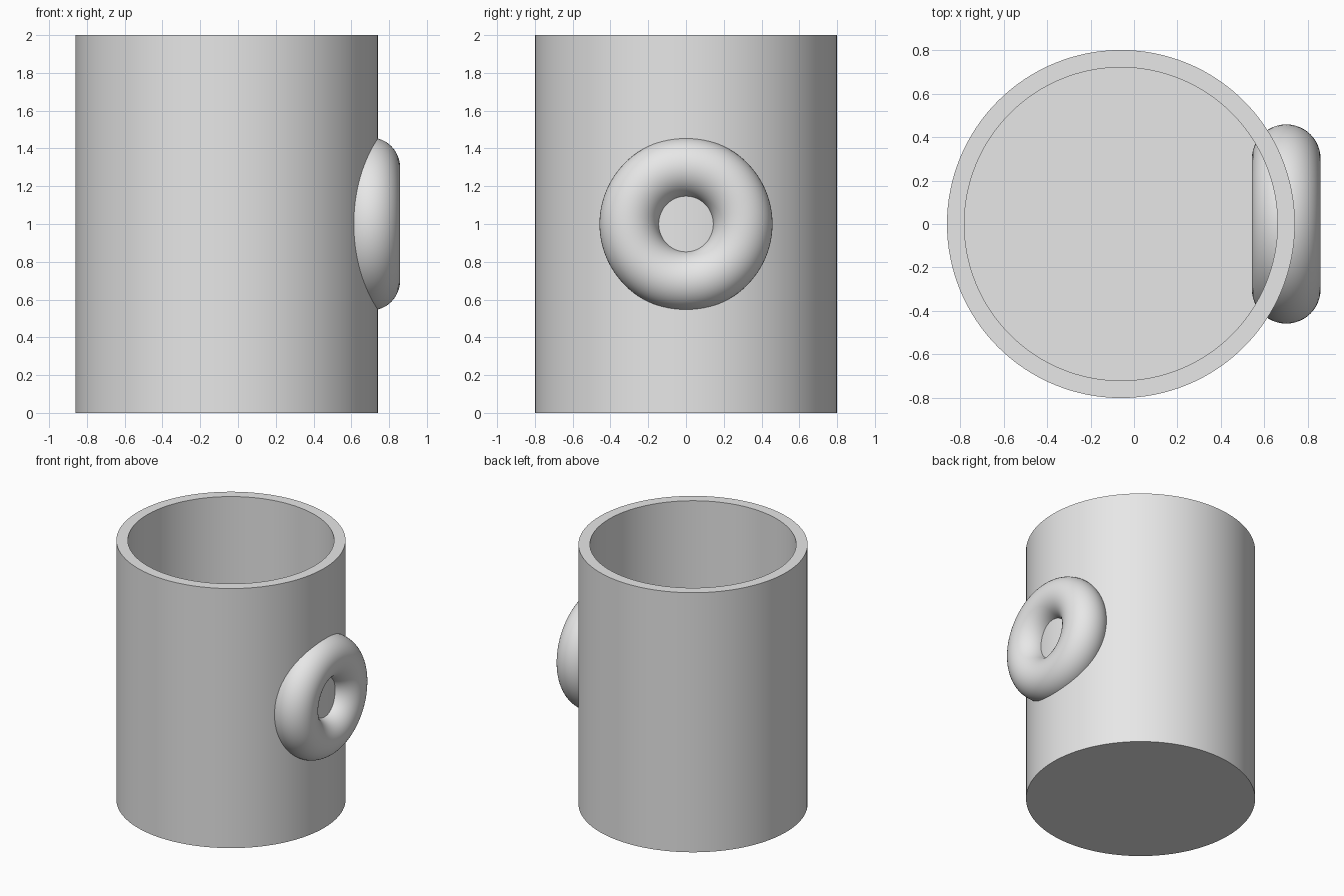
import bpy, bmesh, math

cube = bpy.data.objects.get("Cube")
if cube:
    bpy.data.objects.remove(cube, do_unlink=True)

HEIGHT, RADIUS, WALL = 2.0, 0.8, 0.08
CUP_X = -0.06

grey = bpy.data.materials.new("plain_grey")
grey.use_nodes = True
colour = (0.8, 0.8, 0.8, 1)
grey.diffuse_color = colour
grey.node_tree.nodes["Principled BSDF"].inputs["Base Color"].default_value = colour


def finish(obj, name):
    obj.name = name
    obj.data.name = name
    obj.data.materials.append(grey)
    bpy.ops.object.select_all(action="DESELECT")
    obj.select_set(True)
    bpy.context.view_layer.objects.active = obj
    bpy.ops.object.shade_smooth_by_angle(angle=math.radians(30))


# Cup body: a cylinder hollowed out from its top face
bpy.ops.mesh.primitive_cylinder_add(vertices=128, radius=RADIUS, depth=HEIGHT,
                                    location=(CUP_X, 0, HEIGHT / 2))
body = bpy.context.object
bm = bmesh.new()
bm.from_mesh(body.data)
top = max(bm.faces, key=lambda f: f.calc_center_median().z)
bmesh.ops.inset_region(bm, faces=[top], thickness=WALL, use_even_offset=True)
hollow = bmesh.ops.extrude_discrete_faces(bm, faces=[top])["faces"][0]
bmesh.ops.translate(bm, verts=hollow.verts, vec=(0, 0, WALL - HEIGHT))
bm.to_mesh(body.data)
bm.free()
finish(body, "cup_body")

# Ring handle: an upright torus sunk into the side wall
bpy.ops.mesh.primitive_torus_add(major_segments=96, minor_segments=48,
                                 major_radius=0.3, minor_radius=0.158,
                                 location=(0.7, 0, HEIGHT / 2),
                                 rotation=(0, math.pi / 2, 0))
finish(bpy.context.object, "ring_handle")
